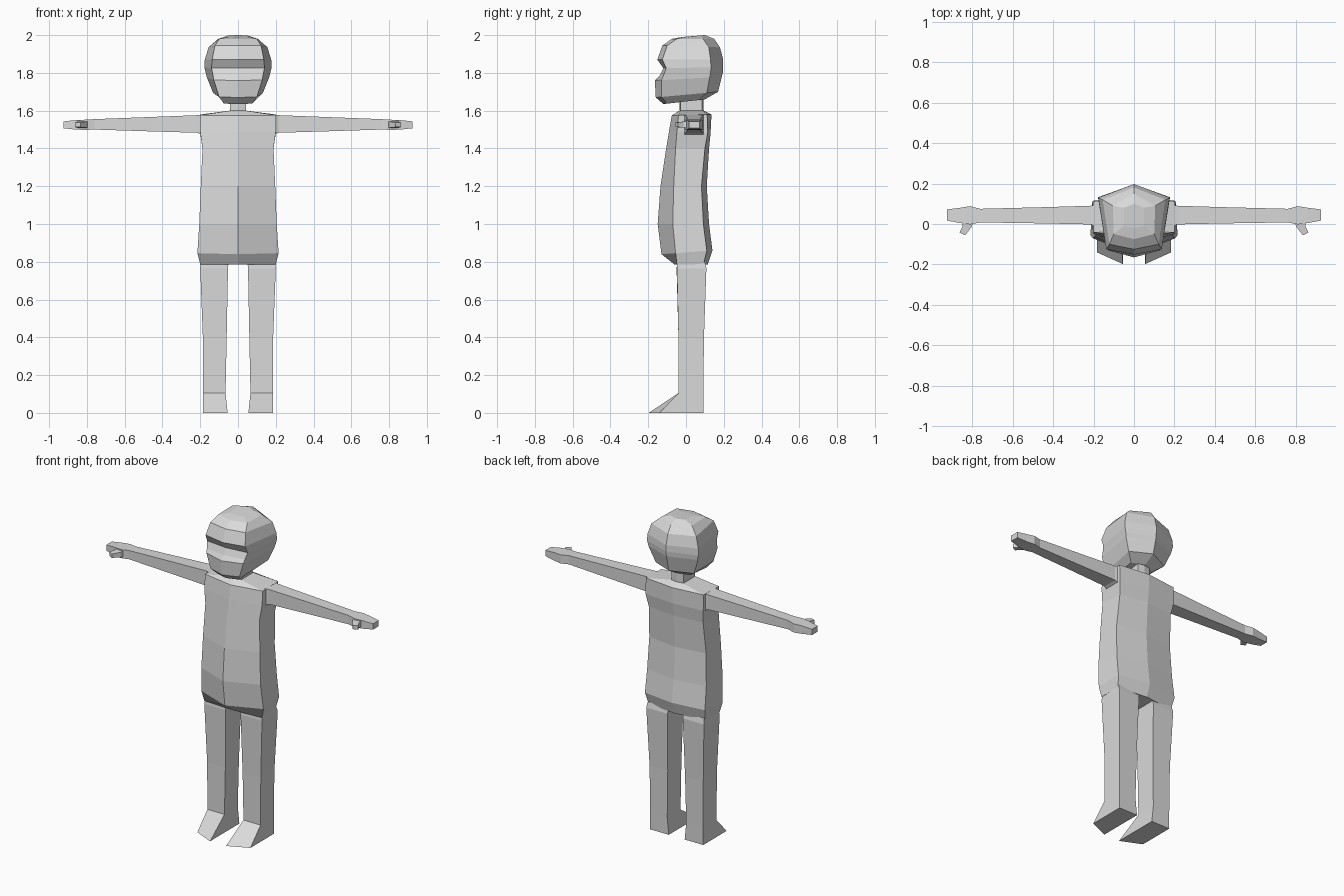
import bpy, bmesh

grey = bpy.data.materials.new("plain grey")
grey.diffuse_color = (0.7, 0.7, 0.7, 1)


def loft(name, rings, mirror=False):
    """Skin a list of equal-length point rings and cap both ends."""
    bm = bmesh.new()
    rows = [[bm.verts.new(p) for p in ring] for ring in rings]
    n = len(rows[0])
    for a, b in zip(rows, rows[1:]):
        for i in range(n):
            j = (i + 1) % n
            bm.faces.new((a[i], a[j], b[j], b[i]))
    bm.faces.new(rows[0][::-1])
    bm.faces.new(rows[-1])
    bmesh.ops.recalc_face_normals(bm, faces=bm.faces)
    mesh = bpy.data.meshes.new(name)
    bm.to_mesh(mesh)
    bm.free()
    mesh.materials.append(grey)
    obj = bpy.data.objects.new(name, mesh)
    bpy.context.collection.objects.link(obj)
    if mirror:
        obj.modifiers.new("mirror", 'MIRROR').use_mirror_merge = False
    return obj


def hexagon(zf, yf, xf, yfc, xb, ybc, yb, zb):
    """Six-sided symmetric ring; height runs from zf (front) to zb (back)."""
    def z(y):
        return zf + (zb - zf) * (y - yf) / (yb - yf)
    return [(0, yf, zf), (xf, yfc, z(yfc)), (xb, ybc, z(ybc)),
            (0, yb, zb), (-xb, ybc, z(ybc)), (-xf, yfc, z(yfc))]


def slab_x(x0, x1, y0, y1, z0, z1):
    """Rectangular ring across the arm; x0 at the front edge, x1 at the back."""
    return [(x0, y0, z0), (x1, y1, z0), (x1, y1, z1), (x0, y0, z1)]


def slab_z(z, x0, x1, yin, yout, yb):
    """Four-sided ring across the leg, with a slanting front edge."""
    return [(x0, yin, z), (x1, yout, z), (x1, yb, z), (x0, yb, z)]


# Head: chin, nose, eye hollow, brow and crown
loft("head", [hexagon(*r) for r in (
    (1.635, -.12, .075, -.10, .08, .07, .10, 1.66),
    (1.67, -.16, .10, -.13, .132, .11, .17, 1.70),
    (1.76, -.165, .128, -.13, .165, .125, .19, 1.78),
    (1.785, -.14, .132, -.12, .17, .13, .195, 1.80),
    (1.825, -.12, .14, -.105, .178, .132, .197, 1.83),
    (1.87, -.152, .137, -.125, .176, .13, .197, 1.87),
    (1.945, -.125, .122, -.10, .155, .12, .18, 1.935),
    (1.98, -.075, .10, -.05, .105, .09, .15, 1.98),
    (1.99, -.02, .05, -.01, .05, .08, .10, 2.0))])

# Neck
loft("neck", [hexagon(z, -.035, .042, -.028, .042, .085, .092, z)
              for z in (1.57, 1.67)])

# Torso: crotch, hips, belly, chest, shoulders, neck base
loft("torso", [hexagon(*r) for r in (
    (.785, -.06, .2, -.048, .195, .092, .115, .785),
    (.84, -.13, .215, -.055, .208, .11, .14, .86),
    (1.0, -.15, .205, -.07, .205, .092, .122, 1.0),
    (1.2, -.135, .197, -.065, .197, .082, .11, 1.2),
    (1.4, -.105, .188, -.055, .188, .10, .122, 1.4),
    (1.49, -.09, .2, -.048, .2, .115, .13, 1.48),
    (1.575, -.075, .2, -.04, .2, .112, .135, 1.58),
    (1.6, -.035, .045, -.03, .045, .088, .095, 1.6))])

# Arm with palm and finger block
loft("arm", [slab_x(r[0], r[0], *r[1:]) for r in (
    (.17, -.02, .10, 1.46, 1.58),
    (.215, -.002, .09, 1.483, 1.576),
    (.45, .003, .083, 1.49, 1.567),
    (.76, .008, .075, 1.50, 1.555),
    (.81, -.002, .088, 1.498, 1.552),
    (.86, .005, .08, 1.50, 1.55),
    (.925, .017, .072, 1.507, 1.543))], True)

# Thumb
loft("thumb", [
    [(.795, .01, 1.508), (.85, .01, 1.508), (.85, .01, 1.545), (.795, .01, 1.545)],
    [(.803, -.015, 1.51), (.848, -.012, 1.51), (.848, -.012, 1.542), (.803, -.015, 1.542)],
    [(.835, -.056, 1.513), (.863, -.042, 1.513), (.863, -.042, 1.538), (.835, -.056, 1.538)],
], True)

# Leg ending in a wedge foot
loft("leg", [slab_z(*r) for r in (
    (.80, .05, .195, -.045, -.045, .10),
    (.765, .053, .2, -.05, -.048, .108),
    (.40, .06, .186, -.04, -.04, .095),
    (.105, .066, .184, -.04, -.04, .092),
    (0, .055, .184, -.198, -.14, .092))], True)
